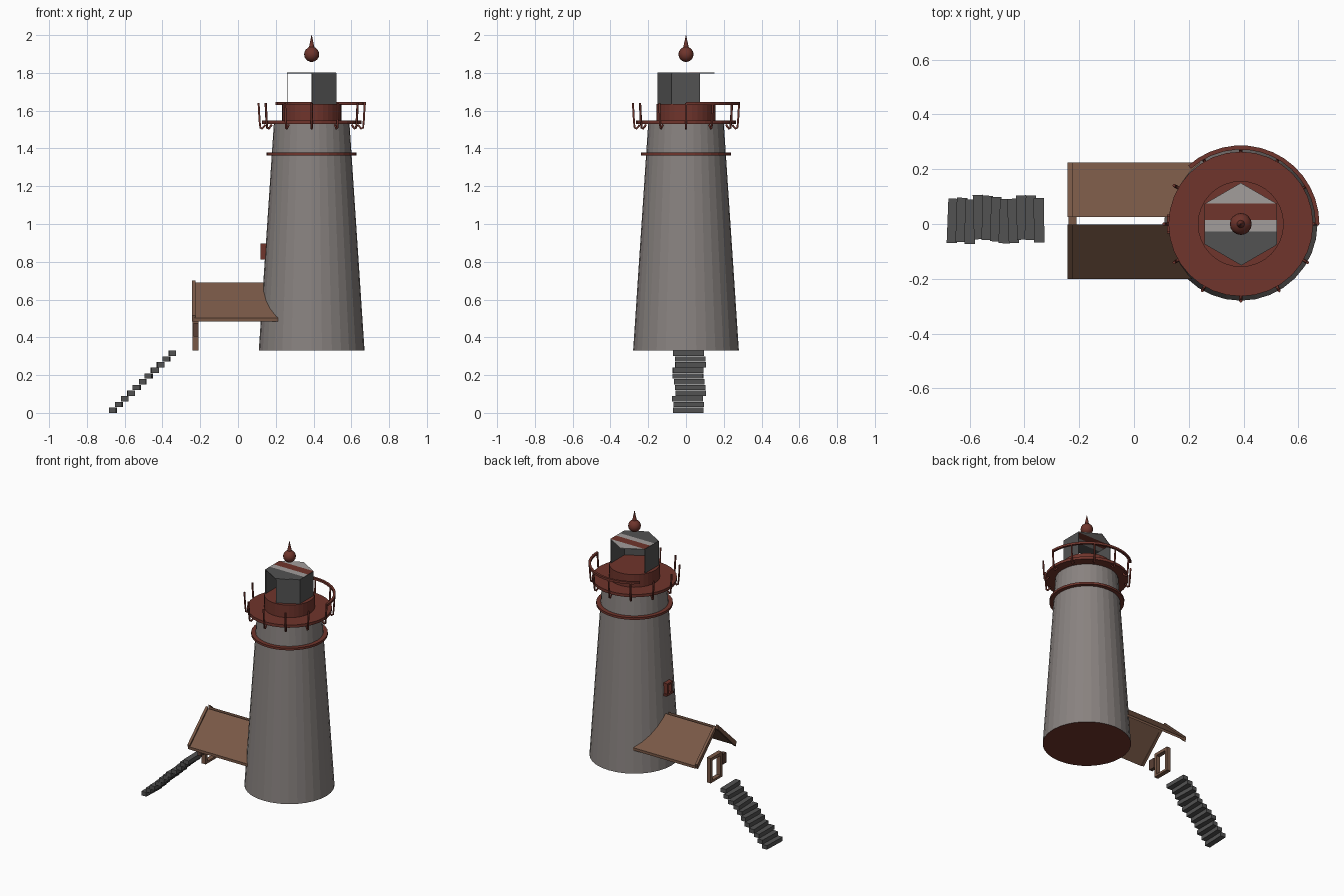
import bpy, bmesh, math, random
from mathutils import Vector, Matrix

if "Cube" in bpy.data.objects:
    bpy.data.objects.remove(bpy.data.objects["Cube"])

random.seed(4)
CX = 0.39  # tower axis


def mat(name, r, g, b):
    m = bpy.data.materials.new(name)
    m.diffuse_color = (r, g, b, 1)
    m.use_nodes = True
    m.node_tree.nodes["Principled BSDF"].inputs["Base Color"].default_value = m.diffuse_color
    return m


STONE = mat("tower_grey", 0.25, 0.225, 0.215)
RED = mat("rust_red", 0.16, 0.035, 0.025)
WOOD = mat("roof_brown", 0.19, 0.098, 0.062)
TRIM = mat("trim_brown", 0.10, 0.05, 0.035)
DARK = mat("dark_grey", 0.085, 0.085, 0.085)
PALE = mat("pale_grey", 0.36, 0.34, 0.33)


def finish(bm, name, *mats):
    bmesh.ops.recalc_face_normals(bm, faces=bm.faces)
    me = bpy.data.meshes.new(name)
    bm.to_mesh(me)
    bm.free()
    ob = bpy.data.objects.new(name, me)
    bpy.context.collection.objects.link(ob)
    for m in mats:
        me.materials.append(m)
    return ob


def lathe(name, profile, sides, m, closed=False, a0=0.0, a1=360.0):
    """Spin (radius, z) points about the tower axis."""
    bm = bmesh.new()
    full = a1 - a0 >= 360
    n = sides if full else sides + 1
    rings = []
    for i in range(n):
        a = math.radians(a0 + (a1 - a0) * i / sides)
        rings.append([bm.verts.new((CX + r * math.cos(a), r * math.sin(a), z)) for r, z in profile])
    k = len(profile)
    for i in range(sides):
        p, q = rings[i], rings[(i + 1) % n]
        for j in range(k if closed else k - 1):
            bm.faces.new((p[j], q[j], q[(j + 1) % k], p[(j + 1) % k]))
    if not closed:  # cap both ends
        for j in (0, k - 1):
            bm.faces.new([r[j] for r in rings])
    elif not full:
        bm.faces.new(rings[0])
        bm.faces.new(rings[-1])
    return finish(bm, name, m)


def box(name, lo, hi, m, rot=None):
    lo, hi = Vector(lo), Vector(hi)
    bm = bmesh.new()
    bmesh.ops.create_cube(bm, size=1)
    M = Matrix.Translation((lo + hi) / 2)
    if rot is not None:
        M = M @ rot
    bm.transform(M @ Matrix.Diagonal((*(hi - lo), 1)))
    return finish(bm, name, m)


def tube(name, pts, r, m):
    cu = bpy.data.curves.new(name, 'CURVE')
    cu.dimensions = '3D'
    cu.bevel_depth = r
    cu.bevel_resolution = 1
    cu.use_fill_caps = True
    s = cu.splines.new('POLY')
    s.points.add(len(pts) - 1)
    for p, c in zip(s.points, pts):
        p.co = (*c, 1)
    ob = bpy.data.objects.new(name, cu)
    bpy.context.collection.objects.link(ob)
    cu.materials.append(m)
    return ob


# Tower with red underside
tower = lathe("tower", [(0.28, 0.33), (0.20, 1.535)], 32, STONE)
tower.data.materials.append(RED)
for p in tower.data.polygons:
    if p.normal.z < -0.9:
        p.material_index = 1

# Band, gallery deck and drum
lathe("tower_band", [(0.20, 1.363), (0.238, 1.363), (0.238, 1.378), (0.20, 1.378)], 32, RED, True)
lathe("gallery_deck", [(0.264, 1.53), (0.264, 1.549)], 32, RED)
lathe("lantern_drum", [(0.157, 1.54), (0.157, 1.635)], 32, RED)

# Gallery posts with hooked feet, and the remaining piece of hand rail
for i in range(12):
    a = math.radians(30 * i)
    prof = [(0.245, 1.525), (0.262, 1.505), (0.272, 1.51), (0.276, 1.55), (0.281, 1.64)]
    tube("gallery_post_%d" % i,
         [(CX + r * math.cos(a), r * math.sin(a), z) for r, z in prof], 0.006, RED)
lathe("hand_rail", [(0.272, 1.63), (0.287, 1.63), (0.287, 1.645), (0.272, 1.645)],
      14, RED, True, 0, 132)

# Lantern room: three remaining panels of a hexagon
hexa = [(CX + 0.15 * math.cos(math.radians(a)), 0.15 * math.sin(math.radians(a)))
        for a in range(30, 390, 60)]
for name, i in (("left_panel", 2), ("front_right_panel", 4), ("right_panel", 5)):
    p, q = hexa[i], hexa[(i + 1) % 6]
    mid = Vector(((p[0] + q[0]) / 2, (p[1] + q[1]) / 2, 1.717))
    ang = math.atan2(q[1] - p[1], q[0] - p[0])
    box("lantern_" + name, mid - Vector((0.074, 0.002, 0.083)), mid + Vector((0.074, 0.002, 0.083)),
        DARK, Matrix.Rotation(ang, 4, 'Z'))

# Lantern lid, cut in coloured stripes
bm = bmesh.new()
f = bm.faces.new([bm.verts.new((x, y, 1.796)) for x, y in hexa])
ext = bmesh.ops.extrude_face_region(bm, geom=[f])
for v in ext["geom"]:
    if isinstance(v, bmesh.types.BMVert):
        v.co.z += 0.005
cuts = (-0.028, 0.015, 0.075)
for y in cuts:
    bmesh.ops.bisect_plane(bm, geom=bm.verts[:] + bm.edges[:] + bm.faces[:],
                           plane_co=(0, y, 0), plane_no=(0, 1, 0))
for f in bm.faces:
    y = f.calc_center_median().y
    f.material_index = (0, 1, 2, 1)[sum(y > c for c in cuts)]
finish(bm, "lantern_lid", DARK, PALE, RED)

# Finial ball and spike
ball = [(0.04 * math.cos(math.radians(a)), 1.898 + 0.04 * math.sin(math.radians(a)))
        for a in range(-80, 61, 20)]
lathe("finial", ball + [(0.014, 1.937), (0.001, 2.0)], 16, RED)
bpy.context.view_layer.objects.active = bpy.data.objects["finial"]
bpy.data.objects["finial"].select_set(True)
bpy.ops.object.shade_smooth_by_angle()

# Small window frame on the entrance side of the tower
for n, lo, hi in (("sill", (-0.035, 0.812), (0.035, 0.826)), ("head", (-0.03, 0.885), (0.03, 0.897)),
                  ("jamb_a", (-0.028, 0.82), (-0.017, 0.89)), ("jamb_b", (0.017, 0.82), (0.028, 0.89))):
    box("window_" + n, (0.12, lo[0], lo[1]), (0.15, hi[0], hi[1]), RED)

# Porch roof slopes and gable boards, open at the ridge
YC = 0.0125


def slope(name, side, x0, x1, top, drop, m):
    bm = bmesh.new()
    y0, y1 = YC + side * 0.0135, YC + side * 0.2125
    z0, z1 = 0.69 + top, 0.503 + top
    sec = [(y0, z0), (y1, z1), (y1 - side * 0.008, z1 - drop), (y0, z0 - drop)]
    a = [bm.verts.new((x0, y, z)) for y, z in sec]
    # tower end follows the tower's round wall
    b = [[bm.verts.new((x1, y, z)) for y, z in sec]] if x1 < 0 else []
    if not b:
        N = 8
        for i in range(N + 1):
            t = i / N
            b.append(None)
            y, z = y0 + (y1 - y0) * t, z0 + (z1 - z0) * t
            r = 0.28 - 0.08 * (z - 0.33) / 1.205
            x = CX - math.sqrt(r * r - y * y) + 0.008
            row = [bm.verts.new((xx, y, zz)) for xx in (x0, x) for zz in (z, z - drop)]
            b[i] = row
        for v in a:
            bm.verts.remove(v)
        for p, q in zip(b, b[1:]):
            for i, j in ((0, 2), (2, 3), (3, 1), (1, 0)):
                bm.faces.new((p[i], p[j], q[j], q[i]))
        for row in (b[0], b[-1]):
            bm.faces.new((row[0], row[2], row[3], row[1]))
    else:
        b = b[0]
        for i in range(4):
            j = (i + 1) % 4
            bm.faces.new((a[i], a[j], b[j], b[i]))
        bm.faces.new(a)
        bm.faces.new(b)
    finish(bm, name, m)


for tag, s in (("front", -1), ("back", 1)):
    slope("porch_roof_" + tag, s, -0.23, 0.2, 0, 0.018, WOOD)
    slope("gable_board_" + tag, s, -0.243, -0.225, 0.012, 0.032, WOOD)

# Door frame and the small side window
for n, y0, y1, z0, z1 in (("jamb_a", -0.05, -0.03, 0.33, 0.50), ("jamb_b", 0.055, 0.075, 0.33, 0.50),
                          ("head", -0.03, 0.055, 0.48, 0.50), ("sill", -0.03, 0.055, 0.33, 0.345)):
    box("door_" + n, (-0.24, y0, z0), (-0.21, y1, z1), WOOD)
box("porch_side_window", (-0.235, -0.10, 0.405), (-0.21, -0.055, 0.475), TRIM)

# Uneven stone steps
for i in range(11):
    x, z, y = -0.662 + 0.0315 * i, 0.014 + 0.0302 * i, 0.017 + random.uniform(-0.01, 0.01)
    box("step_%d" % i, (x - 0.019, y - 0.081, z - 0.014), (x + 0.019, y + 0.081, z + 0.014), DARK,
        Matrix.Rotation(random.uniform(-0.05, 0.05), 4, 'Z'))
